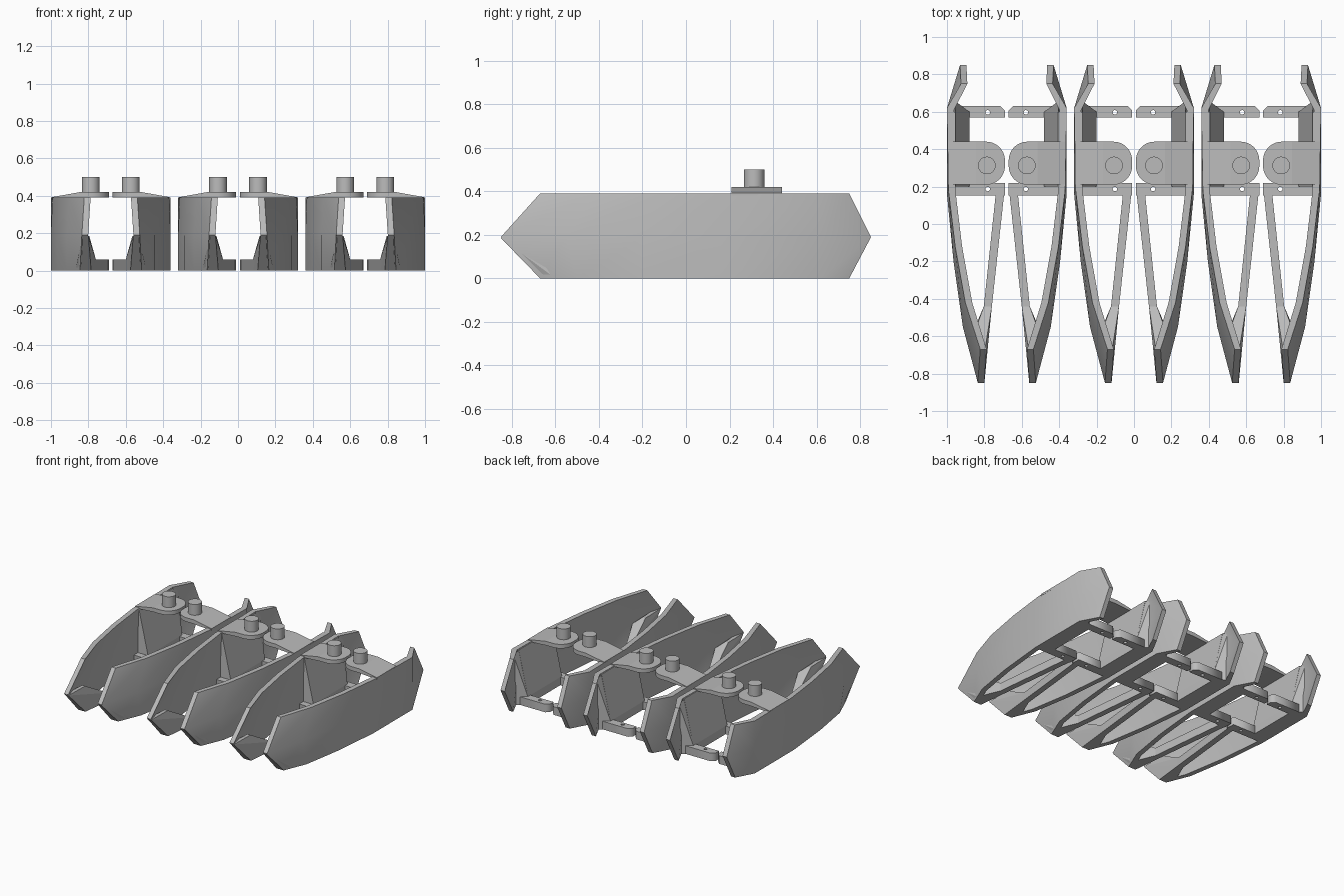
import bpy, bmesh, math
from mathutils import Matrix

cube = bpy.data.objects.get("Cube")
if cube:
    bpy.data.objects.remove(cube)

grey = bpy.data.materials.new("plain_grey")
grey.use_nodes = True
colour = (0.5, 0.5, 0.5, 1)
grey.diffuse_color = colour
grey.node_tree.nodes["Principled BSDF"].inputs["Base Color"].default_value = colour

PITCH = 0.68   # spacing of the pairs
RIM = 0.39     # height of the side walls


def place(name, bm, smooth=False):
    """Put a copy of one half-frame part on both sides of all three pairs."""
    bmesh.ops.recalc_face_normals(bm, faces=bm.faces)
    for pair in (-1, 0, 1):
        for side, label in ((1, "left"), (-1, "right")):
            copy = bm.copy()
            bmesh.ops.transform(copy, verts=copy.verts,
                                matrix=Matrix.Translation((pair * PITCH, 0, 0)) @ Matrix.Diagonal((side, 1, 1, 1)))
            if side < 0:
                bmesh.ops.reverse_faces(copy, faces=copy.faces)
            mesh = bpy.data.meshes.new(name)
            copy.to_mesh(mesh)
            copy.free()
            mesh.materials.append(grey)
            obj = bpy.data.objects.new(f"{name}_{label}_{pair + 2}", mesh)
            bpy.context.collection.objects.link(obj)
            if smooth:
                bpy.ops.object.select_all(action="DESELECT")
                obj.select_set(True)
                bpy.context.view_layer.objects.active = obj
                bpy.ops.object.shade_smooth_by_angle(angle=math.radians(25))
    bm.free()


def hull(points):
    bm = bmesh.new()
    for p in points:
        bm.verts.new(p)
    bmesh.ops.convex_hull(bm, input=bm.verts)
    return bm


def slab(outlines, z0, z1):
    """Extrude a flat outline; any further outlines become holes."""
    curve = bpy.data.curves.new("outline", "CURVE")
    curve.dimensions = "2D"
    curve.fill_mode = "BOTH"
    curve.extrude = (z1 - z0) / 2
    for outline in outlines:
        spline = curve.splines.new("POLY")
        spline.points.add(len(outline) - 1)
        for point, (x, y) in zip(spline.points, outline):
            point.co = (x, y, 0, 1)
        spline.use_cyclic_u = True
    obj = bpy.data.objects.new("outline", curve)
    bpy.context.collection.objects.link(obj)
    bpy.context.view_layer.update()
    mesh = obj.evaluated_get(bpy.context.evaluated_depsgraph_get()).to_mesh()
    bm = bmesh.new()
    bm.from_mesh(mesh)
    bmesh.ops.remove_doubles(bm, verts=bm.verts, dist=0.0001)
    bmesh.ops.translate(bm, verts=bm.verts, vec=(0, 0, (z0 + z1) / 2))
    bpy.data.objects.remove(obj)
    return bm


def arc(cx, cy, r, a0, a1, n):
    return [(cx + r * math.cos(math.radians(a0 + (a1 - a0) * i / n)),
             cy + r * math.sin(math.radians(a0 + (a1 - a0) * i / n))) for i in range(n + 1)]


# Side wall: outer edge paths at floor, middle and rim, from front to back
paths = [
    (0.0, [(0.165, -0.67), (0.235, -0.5), (0.285, -0.2), (0.32, 0.16), (0.32, 0.62), (0.25, 0.75)]),
    (0.19, [(0.155, -0.85), (0.235, -0.55), (0.285, -0.2), (0.32, 0.16), (0.32, 0.62), (0.25, 0.85)]),
    (RIM, [(0.142, -0.67), (0.222, -0.42), (0.276, -0.12), (0.312, 0.18), (0.32, 0.62), (0.245, 0.75)]),
]
bm = bmesh.new()
rings = []
for i in range(6):
    thick = 0.034 if i in (0, 5) else 0.037
    outer = [bm.verts.new((p[i][0], p[i][1], z)) for z, p in paths]
    inner = [bm.verts.new((p[i][0] - thick, p[i][1] - (0.012 if i == 4 else 0), z)) for z, p in paths]
    rings.append(outer + inner[::-1])
for a, b in zip(rings, rings[1:]):
    for k in range(6):
        m = (k + 1) % 6
        bm.faces.new((a[k], a[m], b[m], b[k]))
for r in (rings[0], rings[-1]):
    bm.faces.new((r[0], r[1], r[4], r[5]))
    bm.faces.new((r[1], r[2], r[3], r[4]))
place("side_wall", bm, True)

# Sloping gusset inside the wall, between the cross bars
place("gusset", hull([(x, y, z) for y in (0.2, 0.6)
                      for x, z in ((0.2, 0), (0.3, 0), (0.3, RIM - 0.003), (0.275, RIM - 0.003), (0.2, 0.06))]))
place("rear_gusset_end", hull([(x, 0.6, z) for x, z in ((0.2, 0), (0.3, 0), (0.275, RIM - 0.01), (0.2, 0.06))]
                              + [(0.28, 0.66, 0), (0.28, 0.66, RIM - 0.01)]))

# Low strut running forward to the tip
place("floor_strut", hull([(x, y, z) for z in (0, 0.06)
                           for x, y in ((0.01, 0.2), (0.055, 0.2), (0.082, -0.46), (0.125, -0.46))]))

# Flared nose joining the strut to the wall
place("nose", hull([(0.08, -0.44, 0), (0.123, -0.44, 0), (0.08, -0.44, 0.06), (0.123, -0.44, 0.06),
                    (0.105, -0.67, 0), (0.16, -0.67, 0), (0.19, -0.6, 0), (0.18, -0.6, 0.15),
                    (0.12, -0.85, 0.185), (0.15, -0.85, 0.185), (0.115, -0.66, 0.185), (0.14, -0.66, 0.185)]))

# Cross bars with a small pin hole each
hole_x = 0.102
place("front_bar", slab([[(0.01, 0.152), (0.3, 0.152), (0.3, 0.22), (0.01, 0.22)],
                         arc(hole_x, 0.187, 0.012, 0, 337.5, 15)], 0, 0.06))
place("rear_bar", slab([[(0.01, 0.57), (0.29, 0.57), (0.29, 0.632), (0.035, 0.632), (0.01, 0.607)],
                        arc(hole_x, 0.597, 0.012, 0, 337.5, 15)], 0, 0.06))

# Round-ended top plate and its slope down to the rim
plate = [(0.165, 0.21), (0.165, 0.44)] + arc(0.11, 0.34, 0.1, 90, 180, 12) + arc(0.11, 0.31, 0.1, 180, 270, 12)
place("top_plate", slab([plate], RIM, 0.42), True)
place("plate_slope", hull([(x, y, z) for y in (0.21, 0.44)
                           for x, z in ((0.165, 0.42), (0.165, RIM), (0.26, 0.393), (0.315, 0.393),
                                        (0.315, 0.38), (0.2, RIM - 0.003))]))

# Upright pin
place("pin", slab([arc(hole_x + 0.005, 0.313, 0.047, 0, 350, 35)], 0.41, 0.5), True)
